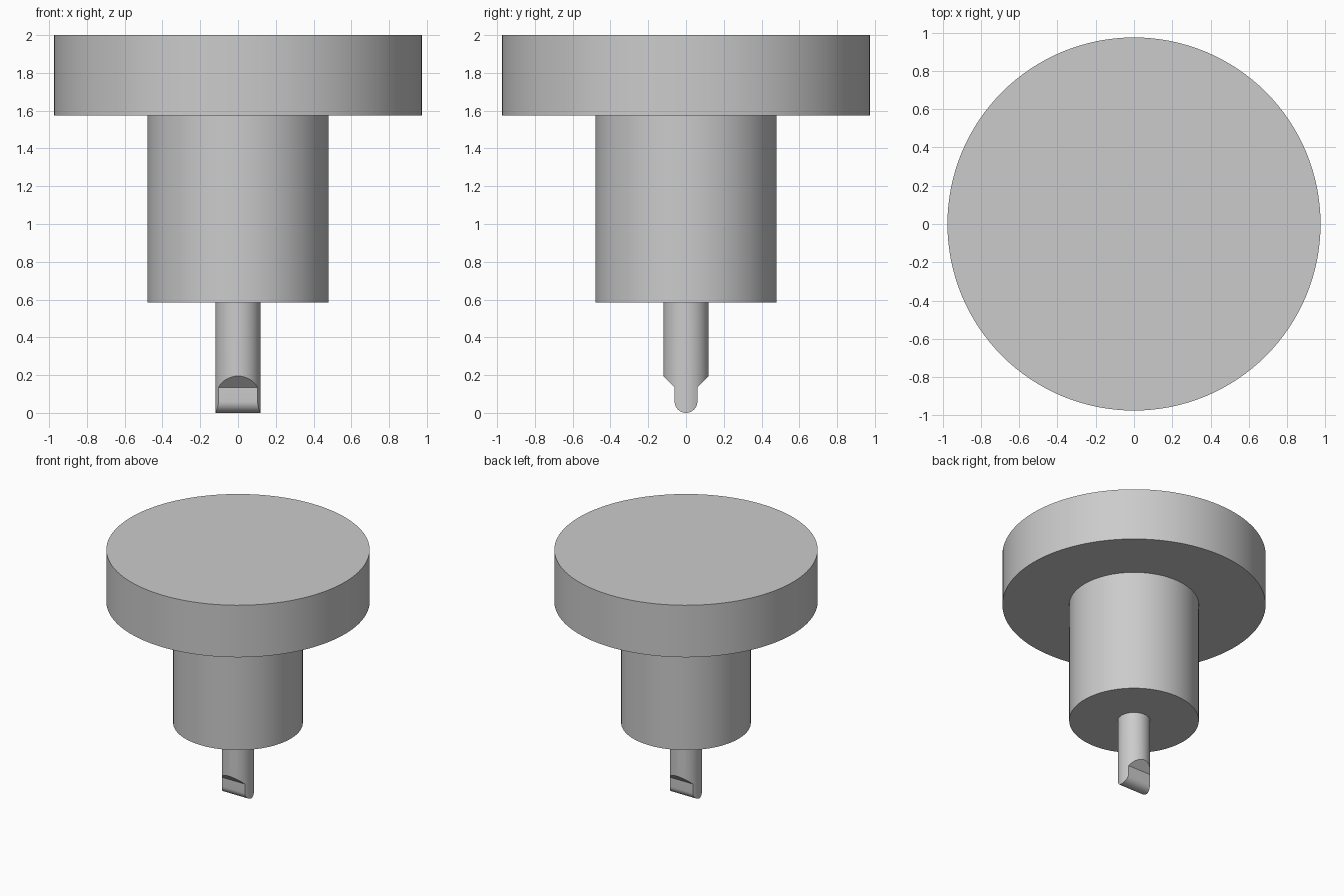
import bpy
import bmesh
import math

if "Cube" in bpy.data.objects:
    bpy.data.objects.remove(bpy.data.objects["Cube"], do_unlink=True)

GREY = (0.6, 0.6, 0.6, 1)
mat = bpy.data.materials.new("plain grey")
mat.use_nodes = True
mat.diffuse_color = GREY
mat.node_tree.nodes["Principled BSDF"].inputs["Base Color"].default_value = GREY


def select_only(obj):
    bpy.ops.object.select_all(action="DESELECT")
    obj.select_set(True)
    bpy.context.view_layer.objects.active = obj


def cylinder(name, radius, bottom, top, sides):
    bpy.ops.mesh.primitive_cylinder_add(
        vertices=sides, radius=radius, depth=top - bottom,
        location=(0, 0, (bottom + top) / 2))
    obj = bpy.context.object
    obj.name = name
    obj.data.materials.append(mat)
    return obj


def extruded_profile(name, points, half_width):
    """Prism along x from a (y, z) outline."""
    bm = bmesh.new()
    face = bm.faces.new([bm.verts.new((-half_width, y, z)) for y, z in points])
    out = bmesh.ops.extrude_face_region(bm, geom=[face])
    moved = [v for v in out["geom"] if isinstance(v, bmesh.types.BMVert)]
    bmesh.ops.translate(bm, vec=(2 * half_width, 0, 0), verts=moved)
    bmesh.ops.recalc_face_normals(bm, faces=bm.faces)
    mesh = bpy.data.meshes.new(name)
    bm.to_mesh(mesh)
    bm.free()
    mesh.materials.append(mat)
    obj = bpy.data.objects.new(name, mesh)
    bpy.context.collection.objects.link(obj)
    return obj


# Wide disc head, thick barrel and slim pin
head = cylinder("head_disc", 0.975, 1.575, 2, 128)
barrel = cylinder("barrel", 0.48, 0.585, 1.58, 96)
pin = cylinder("pin", 0.12, -0.02, 0.59, 64)

# Blade shape of the pin's end: shoulders, flat cheeks and a rounded tip
blade = 0.06
right = [(0.2, 0.7), (0.2, 0.275), (blade, 0.135)]
arc = [(blade * math.cos(a), blade - blade * math.sin(a))
       for a in (math.pi * i / 24 for i in range(25))]
left = [(-y, z) for y, z in reversed(right)]
blade_cutter = extruded_profile("blade_cutter", right + arc + left, 0.3)

cut = pin.modifiers.new("blade", "BOOLEAN")
cut.operation = "INTERSECT"
cut.solver = "EXACT"
cut.object = blade_cutter
select_only(pin)
bpy.ops.object.modifier_apply(modifier=cut.name)
bpy.data.objects.remove(blade_cutter, do_unlink=True)

for part in (head, barrel, pin):
    select_only(part)
    bpy.ops.object.shade_smooth_by_angle(angle=math.radians(30))
